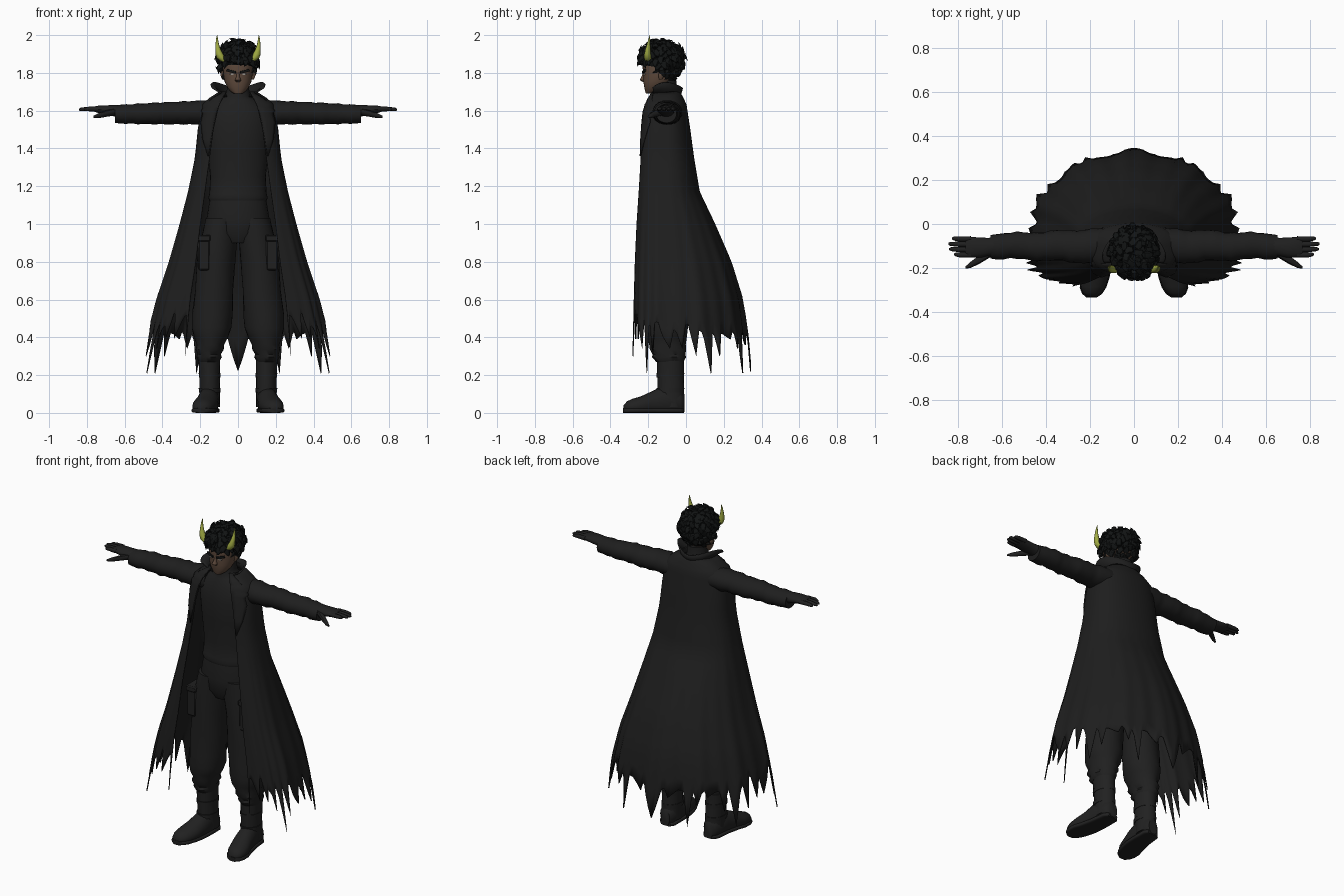
import bpy, bmesh, math, random
from mathutils import Vector

if "Cube" in bpy.data.objects:
    bpy.data.objects.remove(bpy.data.objects["Cube"])
random.seed(4)


def material(name, r, g, b):
    m = bpy.data.materials.new(name)
    m.use_nodes = True
    m.diffuse_color = (r, g, b, 1)
    bsdf = m.node_tree.nodes["Principled BSDF"]
    bsdf.inputs["Base Color"].default_value = (r, g, b, 1)
    bsdf.inputs["Roughness"].default_value = 0.9
    return m


COAT = material("coat black", .013, .013, .013)
CLOTH = material("cloth black", .014, .014, .014)
BOOT = material("boot black", .015, .015, .015)
HAIR = material("hair black", .006, .007, .007)
SKIN = material("brown skin", .11, .066, .044)
HORN = material("yellow green horn", .35, .40, .055)
EYE = material("pale eye", .3, .28, .25)


def finish(name, bm, mat, angle=50):
    bmesh.ops.recalc_face_normals(bm, faces=bm.faces)
    me = bpy.data.meshes.new(name)
    bm.to_mesh(me)
    bm.free()
    me.materials.append(mat)
    ob = bpy.data.objects.new(name, me)
    bpy.context.collection.objects.link(ob)
    bpy.ops.object.select_all(action='DESELECT')
    ob.select_set(True)
    bpy.context.view_layer.objects.active = ob
    bpy.ops.object.shade_smooth_by_angle(angle=math.radians(angle))
    return ob


def loft(name, rings, mat, axis='z', n=20, square=1.0, ripple=0.0, floor=None):
    """Skin elliptical rings (x, y, z, radius, radius) set square to an axis."""
    u, v = {'x': ('y', 'z'), 'y': ('x', 'z'), 'z': ('x', 'y')}[axis]
    bm = bmesh.new()
    loops = []
    for k, (x, y, z, ru, rv) in enumerate(rings):
        loop = []
        for i in range(n):
            a = math.tau * i / n
            p = Vector((x, y, z))
            w = 1 + ripple * math.sin(3 * a + 2.1 * k) * math.cos(1.7 * k + a)
            c, s = math.cos(a), math.sin(a)
            setattr(p, u, getattr(p, u) + w * ru * math.copysign(abs(c) ** square, c))
            setattr(p, v, getattr(p, v) + w * rv * math.copysign(abs(s) ** square, s))
            if floor is not None:
                p.z = max(p.z, floor)
            loop.append(bm.verts.new(p))
        loops.append(loop)
    for lo, hi in zip(loops, loops[1:]):
        for i in range(n):
            j = (i + 1) % n
            bm.faces.new((lo[i], lo[j], hi[j], hi[i]))
    bm.faces.new(loops[0])
    bm.faces.new(loops[-1])
    return finish(name, bm, mat)


def sheet(name, rows, mat, thickness):
    """Join rows of points into a thin cloth sheet."""
    bm = bmesh.new()
    grid = [[bm.verts.new(p) for p in row] for row in rows]
    for lo, hi in zip(grid, grid[1:]):
        for i in range(len(lo) - 1):
            bm.faces.new((lo[i], lo[i + 1], hi[i + 1], hi[i]))
    ob = finish(name, bm, mat)
    mod = ob.modifiers.new("thickness", 'SOLIDIFY')
    mod.thickness = thickness
    mod.offset = 0
    return ob


def blend(table, z):
    """Interpolate a table whose first column is a falling height."""
    for a, b in zip(table, table[1:]):
        if z >= b[0]:
            f = min(1, (a[0] - z) / (a[0] - b[0]))
            return [p + (q - p) * f for p, q in zip(a[1:], b[1:])]
    return table[-1][1:]


# Coat section by height: half width, front y, back y, half opening
SECTION = [(1.70, .095, -.18, -.035, .06), (1.665, .15, -.20, -.015, .08),
           (1.63, .19, -.222, 0, .10), (1.5, .21, -.242, .02, .13),
           (1.35, .225, -.25, .04, .15), (1.17, .262, -.262, .07, .175),
           (1.0, .305, -.274, .15, .2), (.8, .36, -.282, .235, .225),
           (.6, .425, -.286, .295, .255), (.42, .468, -.287, .32, .27), (.2, .51, -.29, .337, .28)]


def coat_point(t, z, out=0.0):
    """Point on the coat: t is 0 at the back seam and 1 or -1 at the opening."""
    rx, front, back, gap = blend(SECTION, z)
    a = t * (math.pi - math.asin((gap / rx) ** (1 / .6)))
    s, c = math.sin(a), math.cos(a)
    e, ry = (.92, back + .1) if c > 0 else (.6, -.1 - front)
    sag = max(0, 1.3 - z)
    fold = 1 + out + .014 * sag * math.cos(11 * a) + .012 * sag * math.sin(23 * abs(a))
    return Vector((rx * fold * math.copysign(abs(s) ** e, s),
                   -.1 + ry * fold * math.copysign(abs(c) ** e, c), z))


# Torn hem: random teeth on one half, repeated on the other
HALF = 80
hem, tip, valley = [], .22, .41
while len(hem) <= HALF:
    width = random.choice((4, 5, 6, 7))
    nxt = random.uniform(.40, .48) + .12 * (len(hem) / HALF) ** 3
    for i in range(width):
        f = i / width
        hem.append(tip + (valley - tip) * f / .6 if f < .6 else valley + (nxt - valley) * (f - .6))
    valley, tip = nxt, random.choice((.21, .3, .34, .36, .39))
cols = range(-HALF, HALF + 1)
levels = [1.70, 1.68, 1.665, 1.645, 1.63, 1.6, 1.55] + [1.5 - .055 * i for i in range(17)]
rows = [[coat_point(c / HALF, z) for c in cols] for z in levels]
for f in (.33, .66, 1):
    rows.append([coat_point(c / HALF, .62 + (hem[abs(c)] - .62) * f) for c in cols])
sheet("coat", rows, COAT, .006)

# Standing collar, flaring sideways at its front points
rows = []
for f in (0, .5, 1):
    row = []
    for i in range(-16, 17):
        t = abs(i) / 16
        a = i / 16 * 2.4
        r = .078 + .012 * f
        wide = r * 1.1 + .055 * f * t * t
        row.append((wide * math.sin(a) + math.copysign(.03 * f * t ** 3, i), -.11 + r * math.cos(a),
                    1.675 + f * (.045 + .03 * math.sin(math.pi * t ** 1.5))))
    rows.append(row)
sheet("coat_collar", rows, COAT, .008)

# Shirt with a rolled hem and high neck
loft("shirt", [(0, -.1, 1.125, .152, .105), (0, -.1, 1.14, .158, .11), (0, -.1, 1.16, .15, .105),
               (0, -.1, 1.25, .147, .1), (0, -.105, 1.4, .16, .11), (0, -.107, 1.52, .168, .112),
               (0, -.105, 1.61, .15, .1), (0, -.105, 1.655, .1, .08), (0, -.11, 1.675, .066, .068),
               (0, -.115, 1.705, .06, .064), (0, -.108, 1.76, .056, .058)], CLOTH, n=32, ripple=.012)
loft("trouser_seat", [(0, -.1, .9, .08, .08), (0, -.1, .95, .15, .105), (0, -.1, 1.03, .166, .112),
                      (0, -.1, 1.14, .148, .1)], CLOTH, n=28)


def box(name, centre, size, mat, bevel=.004):
    bm = bmesh.new()
    bmesh.ops.create_cube(bm, size=1)
    for v in bm.verts:
        v.co = Vector(centre) + Vector([p * q for p, q in zip(v.co, size)])
    ob = finish(name, bm, mat, 30)
    if bevel:
        ob.modifiers.new("soft edge", 'BEVEL').width = bevel
    return ob


# Paired parts
for s, side in ((1, "left_"), (-1, "right_")):
    def pair(name, rings, mat, **kw):
        return loft(side + name, [(s * r[0],) + tuple(r[1:]) for r in rings], mat, **kw)

    # Lapel folded back over the coat edge
    lapel = ((1.695, .1), (1.66, .2), (1.6, .32), (1.585, .22), (1.54, .24), (1.45, .13), (1.36, .01))
    sheet(side + "lapel", [[coat_point(s * (1 - w * f), z, .04) for f in (0, .25, .5, .75, 1)]
                           for z, w in lapel], COAT, .006)

    # Creased sleeve, then the gloved hand
    sleeve = []
    for i in range(19):
        x = .11 + .03 * i
        crease = .003 * math.sin(2.4 * i)
        sleeve.append((x, -.1 + .004 * math.sin(i), 1.592 - .02 * (x - .1),
                       .08 - .045 * (x - .1) + crease, .068 - .035 * (x - .1) + crease))
    pair("sleeve", sleeve, COAT, axis='x', ripple=.03)
    pair("hand", [(.62, -.1, 1.595, .042, .034), (.66, -.105, 1.6, .042, .03),
                  (.70, -.107, 1.604, .046, .025), (.75, -.105, 1.608, .047, .018), (.765, -.105, 1.608, .04, .012)],
         CLOTH, axis='x', n=14)
    for k, reach in enumerate((.815, .838, .842, .825)):
        y = -.14 + .024 * k
        pair("finger_%d" % (k + 1), [(.74, y, 1.608, .0125, .013), (.79, y, 1.609, .012, .012),
             (reach - .008, y + .002, 1.607, .009, .009), (reach, y + .002, 1.605, .004, .004)], CLOTH, axis='x', n=8)
    pair("thumb", [(.65, -.125, 1.595, .025, .02), (.70, -.16, 1.584, .02, .017),
                   (.74, -.185, 1.573, .014, .013), (.765, -.198, 1.567, .005, .006)], CLOTH, axis='x', n=8)

    # Baggy trouser leg gathered above the boot, with a cargo pocket
    pair("trouser_leg", [(.085, -.1, 1.03, .085, .105), (.1, -.1, .92, .096, .11), (.116, -.1, .8, .098, .11),
                         (.126, -.1, .65, .1, .11), (.136, -.1, .52, .104, .11), (.14, -.1, .45, .102, .112),
                         (.143, -.1, .4, .09, .108), (.146, -.098, .36, .07, .095), (.15, -.095, .335, .076, .098),
                         (.153, -.09, .31, .062, .085), (.153, -.09, .295, .068, .088), (.153, -.085, .27, .056, .072)],
         CLOTH, n=28, ripple=.05)
    box(side + "cargo_pocket", (s * .18, -.145, .84), (.062, .12, .17), CLOTH, .008)
    box(side + "pocket_flap", (s * .18, -.147, .925), (.07, .128, .035), CLOTH, .006)

    # Boot: shaft, straps, foot and sole
    pair("boot_shaft", [(.15, -.075, .03, .054, .066), (.15, -.08, .12, .054, .07), (.15, -.082, .2, .054, .07),
                        (.152, -.083, .27, .057, .073), (.152, -.083, .3, .058, .074)], BOOT, ripple=.02)
    for k, z in enumerate((.12, .2)):
        pair("boot_strap_%d" % (k + 1), [(.15, -.083, z - .012, .057, .073), (.15, -.083, z + .012, .058, .074)], BOOT)
    foot = [(.148, -.008, .05, .03, .05), (.15, -.03, .055, .049, .065), (.155, -.12, .06, .054, .085),
            (.165, -.19, .048, .06, .062), (.178, -.24, .037, .063, .05), (.186, -.285, .032, .056, .042),
            (.19, -.313, .028, .042, .033), (.192, -.33, .022, .02, .018)]
    pair("boot_foot", foot, BOOT, axis='y', floor=.005)
    pair("boot_sole", [(x, y - .003, .013, rx + .004, .013) for x, y, z, rx, rz in foot], BOOT, axis='y', square=.5)

    # Ear, eye and brow
    pair("ear", [(.076, -.135, 1.765, .008, .008), (.082, -.132, 1.78, .009, .015),
                 (.084, -.13, 1.795, .009, .016), (.08, -.13, 1.81, .006, .01)], SKIN, n=10)
    box(side + "eye", (s * .033, -.221, 1.793), (.018, .008, .006), EYE, 0)
    brow = box(side + "brow", (0, 0, 0), (.05, .009, .013), HAIR, 0)
    brow.location, brow.rotation_euler = (s * .035, -.223, 1.808), (0, s * -.25, s * .25)

    # Curved horn: a thick crescent sweeping out and up to a point
    pair("horn", [(.06, -.197, 1.853, .013, .013), (.075, -.2, 1.864, .02, .018), (.09, -.203, 1.88, .023, .02),
                  (.099, -.204, 1.9, .02, .018), (.106, -.202, 1.925, .014, .014), (.11, -.198, 1.952, .009, .009),
                  (.111, -.194, 1.98, .005, .005), (.11, -.191, 2.0, .001, .001)], HORN, n=10)

# Head and nose
loft("head", [(0, -.19, 1.69, .022, .022), (0, -.18, 1.702, .04, .036), (0, -.165, 1.725, .058, .056),
              (0, -.15, 1.755, .071, .076), (0, -.135, 1.79, .077, .09), (0, -.13, 1.83, .08, .1),
              (0, -.13, 1.88, .075, .095), (0, -.13, 1.92, .045, .06)], SKIN, n=28, square=.9)
loft("nose", [(0, -.222, 1.753, .013, .008), (0, -.226, 1.762, .016, .02), (0, -.222, 1.78, .009, .014),
              (0, -.215, 1.81, .007, .01)], SKIN, n=10)
box("mouth", (0, -.216, 1.735), (.034, .008, .003), HAIR, 0)

# Curly hair: a cap, hanging lower at the nape, covered in bent tapering locks
centre = Vector((0, -.13, 1.872))


def scalp(n):
    nape = 1.3 if n.z < 0 and n.y > -.1 else 1
    return centre + Vector((n.x * .094, n.y * .107, n.z * .085 * nape))


bm = bmesh.new()
bmesh.ops.create_uvsphere(bm, u_segments=24, v_segments=14, radius=1)
for v in bm.verts:
    v.co = scalp(v.co)
COUNT = 190
for k in range(COUNT):
    z = 1 - 2 * (k + .5) / COUNT
    a = k * 2.39996
    n = Vector((math.cos(a) * math.sqrt(1 - z * z), math.sin(a) * math.sqrt(1 - z * z), z))
    if z < -.88 or (n.y < -.15 and z < -.2):
        continue
    base = scalp(n * .97)
    side = n.cross((random.uniform(-.8, .8), random.uniform(-.8, .8), 1)).normalized()
    down = side.cross(n) * random.choice((-1, -1, 1))
    lift = random.uniform(.018, .032)
    previous = None
    for f, r in ((0, .02), (.4, .018), (.75, .011), (1, .001)):
        mid = base + n * lift * math.sin(f * 2) + down * .036 * f * f
        ring = [bm.verts.new(mid + r * (side * math.cos(q * math.tau / 5) + down * math.sin(q * math.tau / 5)))
                for q in range(5)]
        if previous:
            for q in range(5):
                bm.faces.new((previous[q], previous[q - 1], ring[q - 1], ring[q]))
        previous = ring
    bm.faces.new(previous)
finish("curly_hair", bm, HAIR, 40)
